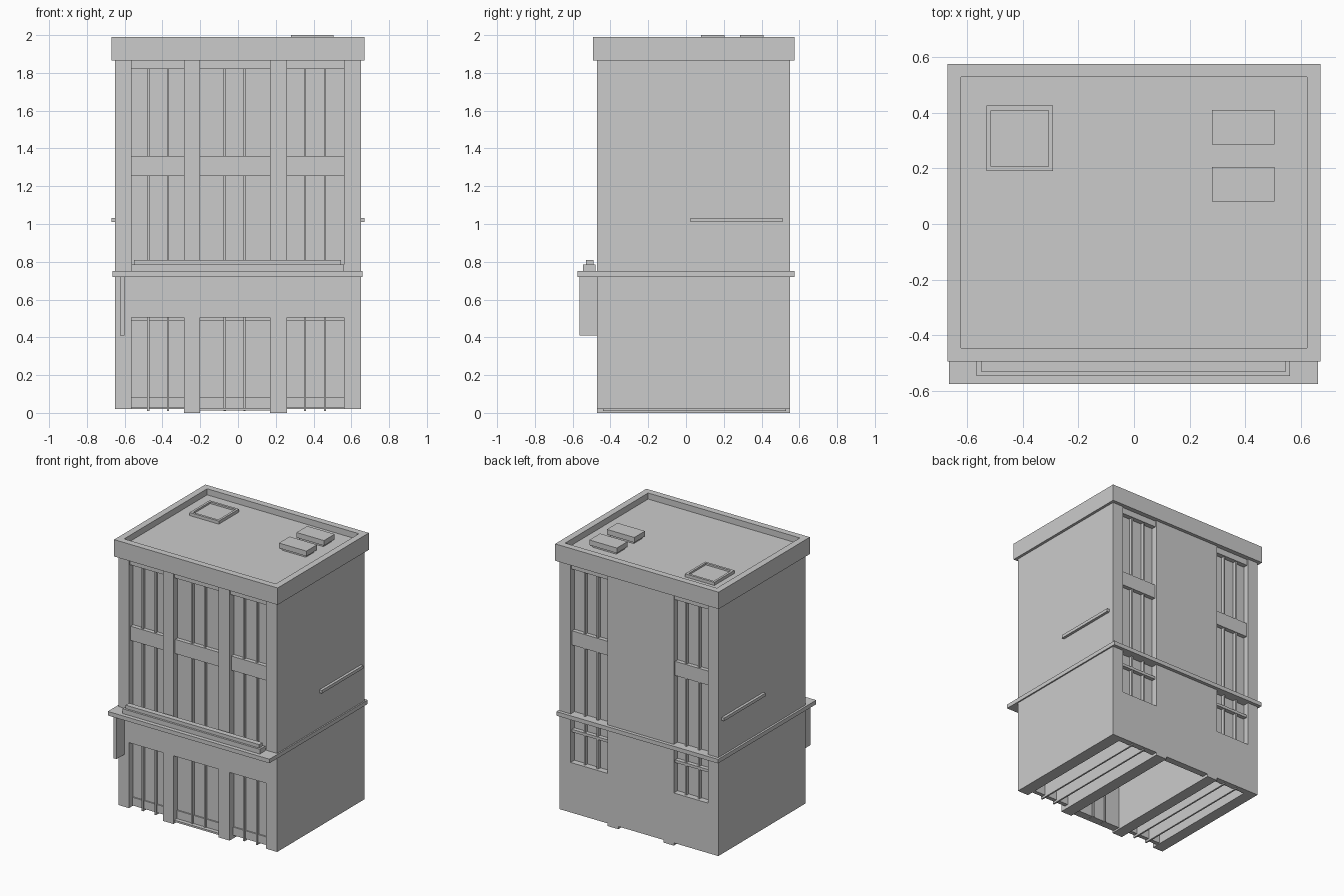
import bpy
import bmesh

if "Cube" in bpy.data.objects:
    bpy.data.objects.remove(bpy.data.objects["Cube"])


def box(name, x0, x1, y0, y1, z0, z1):
    """Axis-aligned box given by its limits."""
    me = bpy.data.meshes.new(name)
    bm = bmesh.new()
    bmesh.ops.create_cube(bm, size=1)
    for v in bm.verts:
        v.co.x = x1 if v.co.x > 0 else x0
        v.co.y = y1 if v.co.y > 0 else y0
        v.co.z = z1 if v.co.z > 0 else z0
    bm.to_mesh(me)
    bm.free()
    ob = bpy.data.objects.new(name, me)
    bpy.context.collection.objects.link(ob)
    return ob


def tray(name, x0, x1, y0, y1, z0, z1, rim, depth):
    """Box whose top is inset and sunk, leaving a raised rim."""
    ob = box(name, x0, x1, y0, y1, z0, z1)
    bm = bmesh.new()
    bm.from_mesh(ob.data)
    bm.normal_update()
    top = max(bm.faces, key=lambda f: f.calc_center_median().z)
    bmesh.ops.inset_region(bm, faces=[top], thickness=rim)
    ext = bmesh.ops.extrude_face_region(bm, geom=[top])
    bmesh.ops.delete(bm, geom=[top], context='FACES')
    verts = [g for g in ext['geom'] if isinstance(g, bmesh.types.BMVert)]
    bmesh.ops.translate(bm, verts=verts, vec=(0, 0, -depth))
    bmesh.ops.recalc_face_normals(bm, faces=bm.faces)
    bm.to_mesh(ob.data)
    bm.free()
    return ob


FRONT, BACK = -0.47, 0.55
GLASS_F, GLASS_B = -0.42, 0.505
# each bay: left, right, mullion centres
bays = [(-0.565, -0.285, (-0.475, -0.37)),
        (-0.20, 0.17, (-0.07, 0.035)),
        (0.26, 0.56, (0.355, 0.46))]

# upper-floor core; the ground floor below stays hollow
box("upper_core", -0.62, 0.62, GLASS_F, GLASS_B, 0.505, 1.88)

# piers and side walls run through the whole depth
for name, a, b, z in [("left_wall", -0.65, -0.565, 0.02), ("left_pier", -0.285, -0.20, 0),
                      ("right_pier", 0.17, 0.26, 0), ("right_wall", 0.56, 0.65, 0.02)]:
    box(name, a, b, FRONT, BACK, z, 1.88)

for i, (a, b, mullions) in enumerate(bays):
    middle = i == 1
    # front lintel, header, spandrel, kick panel and shop glass
    box("front_lintel", a, b, FRONT, GLASS_F + 0.02, 0.505, 0.74)
    box("front_header", a, b, FRONT + 0.01, GLASS_F + 0.02, 1.82, 1.88)
    box("front_spandrel", a, b, -0.45, GLASS_F + 0.02, 1.255, 1.36)
    box("shop_glass", a, b, GLASS_F, GLASS_F + 0.02, 0.025, 0.49)
    box("kick_panel", a, b, GLASS_F - 0.01, GLASS_F + 0.01, 0.025, 0.085)
    # mullions, as deep fins in the outer bays
    for m in mullions:
        box("mullion", m - 0.006, m + 0.006, -0.44,
            -0.39 if middle else 0.53, 0.01, 1.82)
    # back openings of the outer bays
    if not middle:
        box("back_header", a, b, GLASS_B - 0.02, BACK - 0.01, 1.82, 1.88)
        box("back_spandrel", a, b, GLASS_B - 0.02, 0.535, 1.255, 1.36)
        box("back_lower_wall", a, b, GLASS_B, BACK, 0.02, 0.39)
        box("back_lower_glass", a, b, GLASS_B - 0.02, GLASS_B, 0.35, 0.52)
        box("back_transom", a, b, GLASS_B - 0.02, 0.535, 0.61, 0.63)

# threshold, middle upper mullions and blank back wall
box("door_threshold", -0.20, 0.17, -0.46, -0.40, 0.012, 0.025)
for m in bays[1][2]:
    box("upper_mullion", m - 0.006, m + 0.006, -0.44, GLASS_F, 0.75, 1.82)
box("back_center_wall", -0.20, 0.17, GLASS_B - 0.005, BACK, 0.02, 1.88)

# ledge around the building, with the stepped rail on its front
box("ledge", -0.665, 0.66, -0.575, 0.575, 0.72, 0.75)
box("rail_base", -0.565, 0.56, -0.545, -0.48, 0.75, 0.785)
box("rail_top", -0.55, 0.545, -0.53, -0.49, 0.785, 0.81)
box("hanging_panel", -0.625, -0.60, -0.565, FRONT, 0.41, 0.73)

# thin bars on both side walls
for s in (-1, 1):
    xs = sorted((s * 0.645, s * 0.67))
    box("side_bar", xs[0], xs[1], 0.025, 0.51, 1.01, 1.033)

# parapet with sunken roof, hatch and vents
tray("parapet_roof", -0.67, 0.67, -0.493, 0.575, 1.865, 1.99, 0.068, 0.045)
tray("roof_hatch", -0.53, -0.29, 0.19, 0.425, 1.94, 1.968, 0.024, 0.013)
for y in (0.08, 0.285):
    box("vent_base", 0.295, 0.49, y + 0.015, y + 0.11, 1.94, 1.97)
    box("vent_cap", 0.28, 0.505, y, y + 0.125, 1.962, 2.0)
